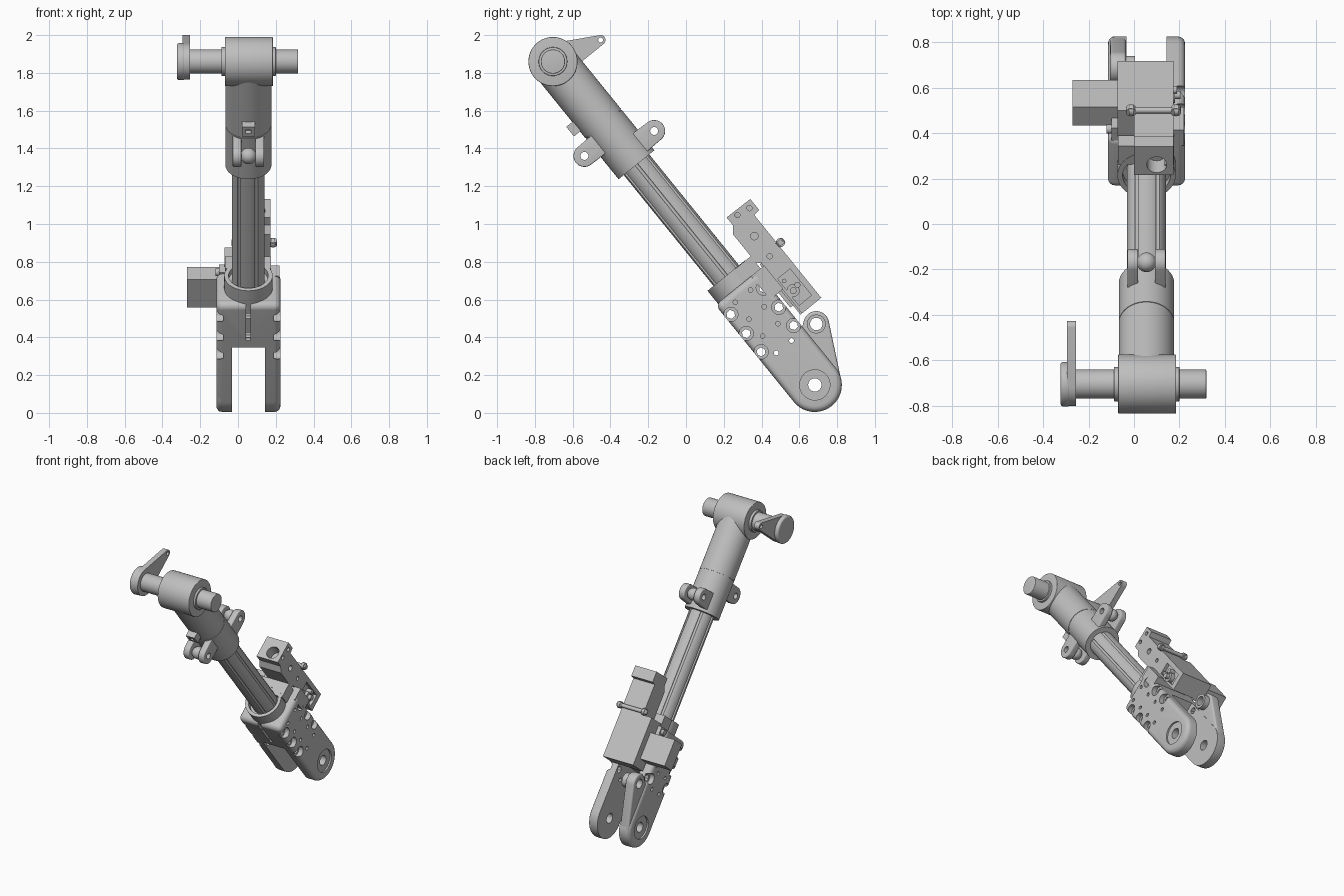
import bpy, bmesh, math
from mathutils import Matrix, Vector, geometry

if "Cube" in bpy.data.objects:
    bpy.data.objects.remove(bpy.data.objects["Cube"])

mat = bpy.data.materials.new("light_grey_metal")
mat.use_nodes = True
GREY = (0.52, 0.52, 0.52, 1)
mat.diffuse_color = GREY
mat.node_tree.nodes["Principled BSDF"].inputs["Base Color"].default_value = GREY

# The strut is built upright around its lower pin, then tilted into place.
TILT = Matrix.Translation((0.055, 0.682, 0.148)) @ Matrix.Rotation(math.radians(39), 4, 'X')
TOP = 2.203


def prism(bm, outline, x0, x1, bevel=0):
    """Extrude an outline of (y, z) points along x, optionally rounding both rims."""
    a = [bm.verts.new((x0, y, z)) for y, z in outline]
    b = [bm.verts.new((x1, y, z)) for y, z in outline]
    n = len(a)
    faces = [bm.faces.new(a), bm.faces.new(b)]
    rim = list({e for f in faces for e in f.edges})
    for i in range(n):
        j = (i + 1) % n
        bm.faces.new((a[i], a[j], b[j], b[i]))
    bmesh.ops.recalc_face_normals(bm, faces=bm.faces)
    if bevel:
        bmesh.ops.bevel(bm, geom=rim, offset=bevel, segments=4, profile=0.5, affect='EDGES')


def circle(y, z, r, n=48):
    return [(y + r * math.cos(math.tau * i / n), z + r * math.sin(math.tau * i / n)) for i in range(n)]


def hull(*circles):
    """Convex outline around several circles."""
    pts = [Vector(p) for c in circles for p in circle(*c)]
    return [tuple(pts[i]) for i in geometry.convex_hull_2d(pts)]


def box(bm, x0, x1, y0, y1, z0, z1):
    prism(bm, [(y0, z0), (y1, z0), (y1, z1), (y0, z1)], x0, x1)


def cross_pin(bm, y, z, r, x0, x1, n=32, bevel=0):
    prism(bm, circle(y, z, r, n), x0, x1, bevel)


def tube(bm, r, z0, z1, x=0, y=0, n=64):
    bmesh.ops.create_cone(bm, cap_ends=True, segments=n, radius1=r, radius2=r, depth=z1 - z0,
                          matrix=Matrix.Translation((x, y, (z0 + z1) / 2)))


def make_object(name, bm, space=TILT):
    bmesh.ops.recalc_face_normals(bm, faces=bm.faces)
    bm.transform(space)
    mesh = bpy.data.meshes.new(name)
    bm.to_mesh(mesh)
    bm.free()
    ob = bpy.data.objects.new(name, mesh)
    bpy.context.collection.objects.link(ob)
    return ob


def add(name, bm, cuts=(), space=TILT):
    """Make a part, subtract each cutter from it, and set its shading."""
    ob = make_object(name, bm, space)
    helpers = []
    for i, c in enumerate(cuts):
        cutter = make_object(name + "_cutter", c, space)
        cutter.hide_render = True
        mod = ob.modifiers.new("cut", 'BOOLEAN')
        mod.operation, mod.solver, mod.object = 'DIFFERENCE', 'EXACT', cutter
        helpers.append(cutter)
    if helpers:
        bpy.context.view_layer.update()
        mesh = bpy.data.meshes.new_from_object(ob.evaluated_get(bpy.context.evaluated_depsgraph_get()))
        ob.modifiers.clear()
        ob.data = mesh
        for h in helpers:
            bpy.data.objects.remove(h)
    ob.data.materials.clear()
    ob.data.materials.append(mat)
    for p in ob.data.polygons:
        p.use_smooth = True
        p.material_index = 0
    ob.data.set_sharp_from_angle(angle=math.radians(32))
    return ob


# Lower fork: rounded body, open slot, counterbored bolt holes
body = bmesh.new()
prism(body, hull((0, 0, 0.143), (-0.108, 0.625, 0.035), (0.108, 0.625, 0.035)), -0.17, 0.17, 0.032)
slot, through, recess = bmesh.new(), bmesh.new(), bmesh.new()
box(slot, -0.088, 0.088, -0.3, 0.3, -0.3, 0.37)
box(slot, -0.012, 0.012, -0.3, -0.125, 0.42, 0.8)
cross_pin(through, 0, 0, 0.035, -0.3, 0.3)
for side in (-1, 1):
    cross_pin(recess, 0, 0, 0.08, side * 0.158, side * 0.3, 48)
    for z in (0.315, 0.44, 0.57):
        cross_pin(through, side * 0.111, z, 0.024, -0.3, 0.3, 6)
        for face in (-1, 1):
            cross_pin(recess, side * 0.111, z, 0.038, face * 0.135, face * 0.3, 24)
    cross_pin(through, side * 0.052, 0.26, 0.013, -0.3, 0.3, 16)
    for z in (0.375, 0.49, 0.605):
        for face in (-1, 1):
            cross_pin(recess, side * 0.052, z, 0.012, face * 0.15, face * 0.3, 16)
add("lower_fork", body, [slot, through, recess])

# Triangular ear on one fork leg
ear, ear_hole = bmesh.new(), bmesh.new()
prism(ear, hull((0, 0, 0.142), (0.209, 0.246, 0.068)), -0.16, -0.09, 0.012)
cross_pin(ear_hole, 0.209, 0.246, 0.033, -0.3, 0.3)
cross_pin(ear_hole, 0, 0, 0.08, -0.3, 0.3)
add("fork_ear", ear, [ear_hole])
boss, bore = bmesh.new(), bmesh.new()
cross_pin(boss, 0.209, 0.246, 0.05, -0.1, -0.05)
cross_pin(bore, 0.209, 0.246, 0.033, -0.3, 0.3)
add("ear_boss", boss, [bore])

# Collar where the rod enters the fork
collar, lip = bmesh.new(), bmesh.new()
tube(collar, 0.128, 0.6, 0.745)
tube(lip, 0.105, 0.71, 0.9)
add("fork_collar", collar, [lip])

# Fluted piston rod
rod, flutes = bmesh.new(), bmesh.new()
tube(rod, 0.087, 0.6, 1.6)
for deg in (-125, -60, 55, 120, 180, 0):
    a = math.radians(deg)
    tube(flutes, 0.009, 0.5, 1.7, 0.087 * math.cos(a), 0.087 * math.sin(a), 12)
add("piston_rod", rod, [flutes])

# Upper cylinder with a seam above its clamp band
for name, r, z0, z1 in (("clamp_band", 0.122, 1.5, 1.776), ("band_seam", 0.118, 1.7, 1.85),
                        ("upper_cylinder", 0.122, 1.78, TOP)):
    bm = bmesh.new()
    tube(bm, r, z0, z1)
    add(name, bm)

# Paired lugs with ball bearings, front and back
for name, side, z in (("front", -1, 1.71), ("back", 1, 1.58)):
    y = side * 0.185
    for tag, x in (("left", 0.06), ("right", -0.06)):
        lug, hole = bmesh.new(), bmesh.new()
        prism(lug, hull((y, z, 0.058), (side * 0.05, z, 0.062)), x - 0.023, x + 0.023, 0.006)
        cross_pin(hole, y, z, 0.021, -0.3, 0.3)
        add(f"{name}_lug_{tag}", lug, [hole])
    ball, hole = bmesh.new(), bmesh.new()
    bmesh.ops.create_uvsphere(ball, u_segments=32, v_segments=16, radius=0.043,
                              matrix=Matrix.Translation((0, y, z)))
    cross_pin(hole, y, z, 0.021, -0.3, 0.3)
    add(f"{name}_ball_bearing", ball, [hole])

# Small port on the front of the cylinder
port, hole = bmesh.new(), bmesh.new()
box(port, -0.035, 0.035, -0.163, -0.1, 1.825, 1.89)
prism(hole, [(-0.2, 1.845), (-0.14, 1.845), (-0.14, 1.87), (-0.2, 1.87)], -0.014, 0.014)
add("cylinder_port", port, [hole])

# Top barrel, hinge pin, thrust rings and pin head
for name, r, x0, x1, bev in (("top_barrel", 0.13, -0.125, 0.13, 0.004),
                             ("hinge_pin", 0.064, -0.33, 0.263, 0.004),
                             ("thrust_rings", 0.076, -0.143, 0.145, 0.003),
                             ("pin_head", 0.098, -0.378, -0.335, 0.012)):
    bm = bmesh.new()
    cross_pin(bm, 0, TOP, r, x0, x1, 64, bev)
    add(name, bm)

# Lever on the pin head, given in upright coordinates
pin = TILT @ Vector((0, 0, TOP))
lever, hole = bmesh.new(), bmesh.new()
prism(lever, hull((pin.y, pin.z, 0.096), (-0.452, 1.974, 0.026)), -0.295, -0.255)
cross_pin(hole, -0.452, 1.974, 0.013, -0.5, 0)
add("pin_lever", lever, [hole], Matrix())

# Mount that joins the valve block to the collar
mount = bmesh.new()
box(mount, -0.125, 0.12, 0.06, 0.165, 0.62, 0.743)
box(mount, -0.1, 0.165, 0.1, 0.19, 0.5, 0.66)
add("block_mount", mount)

# Valve block with stepped head, pocket and drilled holes
block, drill, pocket = bmesh.new(), bmesh.new(), bmesh.new()
prism(block, [(0.185, 0.337), (0.317, 0.337), (0.317, 0.9), (0.354, 0.905), (0.354, 0.98),
              (0.195, 0.983), (0.195, 0.93), (0.165, 0.89), (0.165, 0.7), (0.185, 0.68)], -0.055, 0.118)
for y, z, r in ((0.32, 0.945, 0.014), (0.247, 0.957, 0.014), (0.247, 0.814, 0.02), (0.243, 0.68, 0.014)):
    cross_pin(drill, y, z, r, 0.08, 0.3, 20)
tube(drill, 0.044, 0.9, 1.1, 0.045, 0.253, 32)
box(pocket, 0.095, 0.3, 0.2, 0.285, 0.38, 0.56)
add("valve_block", block, [drill, pocket])
wide = bmesh.new()
box(wide, -0.127, -0.054, 0.175, 0.317, 0.337, 0.68)
add("valve_block_side", wide)

# Bolts in the pocket
bolts = bmesh.new()
for y, z, r, x1 in ((0.225, 0.46, 0.034, 0.125), (0.225, 0.46, 0.018, 0.15),
                    (0.262, 0.47, 0.016, 0.135), (0.22, 0.53, 0.012, 0.12)):
    cross_pin(bolts, y, z, r, 0.08, x1, 20)
add("pocket_bolts", bolts)

# Retaining bar with round ends across the block
bar = bmesh.new()
cross_pin(bar, 0.333, 0.7, 0.014, -0.075, 0.15, 20)
for x in (-0.068, 0.13):
    tube(bar, 0.022, 0.685, 0.715, x, 0.333, 24)
    cross_pin(bar, 0.333, 0.7, 0.024, x - 0.01, x + 0.01, 24)
add("retaining_bar", bar)

# Actuator housing projecting from the side
housing = bmesh.new()
box(housing, -0.325, -0.12, 0.157, 0.262, 0.4, 0.59)
add("actuator_housing", housing)
plate = bmesh.new()
box(plate, -0.155, -0.1, 0.13, 0.2, 0.56, 0.66)
cross_pin(plate, 0.17, 0.63, 0.02, -0.175, -0.1, 20)
add("housing_bracket", plate)
